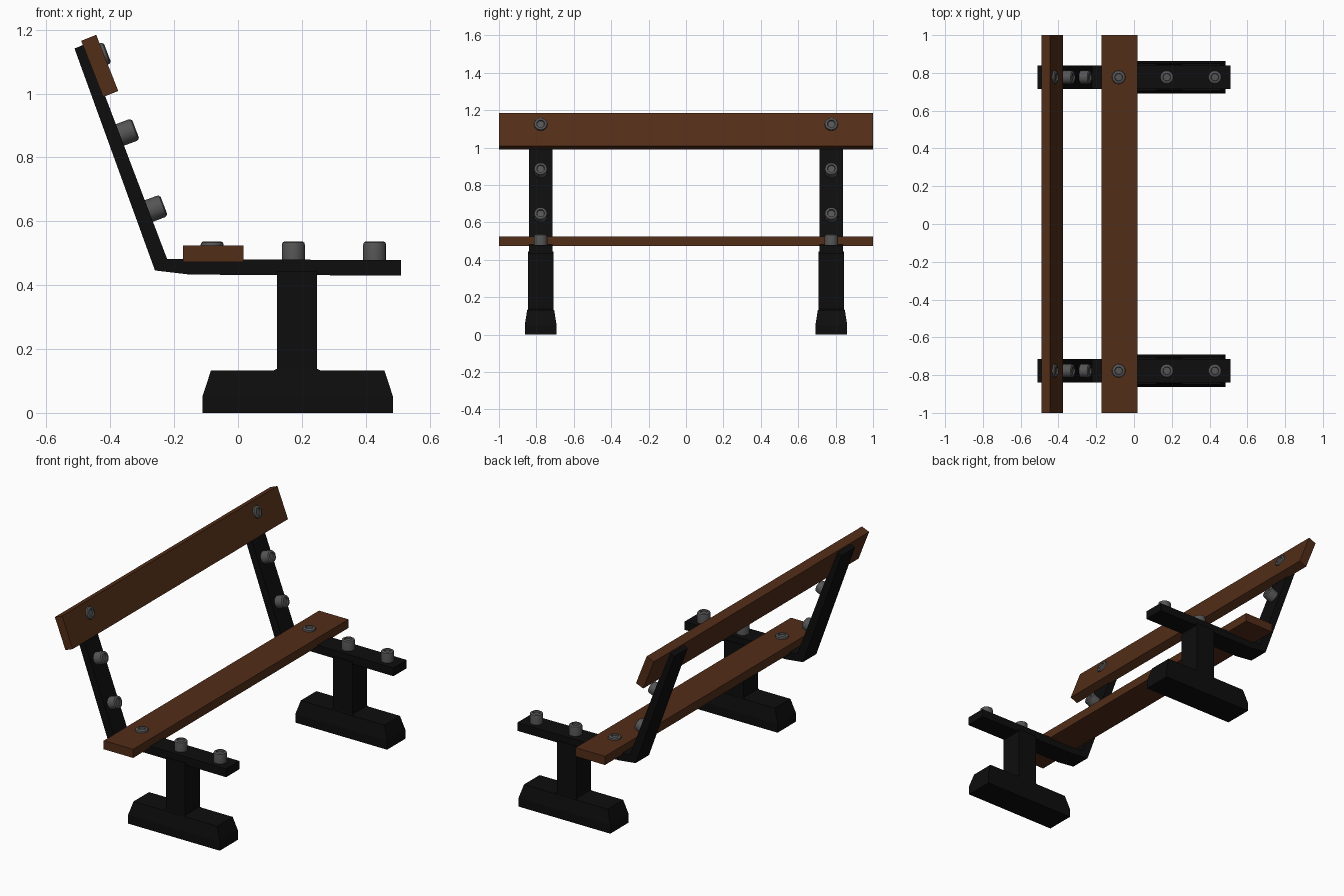
import bpy, bmesh, math
from mathutils import Vector, Matrix

if "Cube" in bpy.data.objects:
    bpy.data.objects.remove(bpy.data.objects["Cube"])


def material(name, rgb):
    m = bpy.data.materials.new(name)
    m.diffuse_color = (*rgb, 1)
    m.use_nodes = True
    m.node_tree.nodes["Principled BSDF"].inputs["Base Color"].default_value = m.diffuse_color
    return m


IRON = material("black_iron", (0.004, 0.004, 0.004))
WOOD = material("brown_wood", (0.085, 0.026, 0.009))
STEEL = material("grey_steel", (0.09, 0.09, 0.09))


def finish(name, bm, mat):
    bmesh.ops.recalc_face_normals(bm, faces=bm.faces)
    me = bpy.data.meshes.new(name)
    bm.to_mesh(me)
    bm.free()
    me.materials.append(mat)
    ob = bpy.data.objects.new(name, me)
    bpy.context.collection.objects.link(ob)
    return ob


def extrude_profile(name, pts, y0, y1, mat):
    """Extrude an x-z outline along y."""
    bm = bmesh.new()
    f = bm.faces.new([bm.verts.new((x, y0, z)) for x, z in pts])
    r = bmesh.ops.extrude_face_region(bm, geom=[f])
    vs = [v for v in r["geom"] if isinstance(v, bmesh.types.BMVert)]
    bmesh.ops.translate(bm, verts=vs, vec=(0, y1 - y0, 0))
    return finish(name, bm, mat)


def stacked(name, sections, cx, cy, mat):
    """Loft rectangular sections given as (half x, half y, z)."""
    bm = bmesh.new()
    rings = [[bm.verts.new((cx + sx * hx, cy + sy * hy, z))
              for sx, sy in ((-1, -1), (1, -1), (1, 1), (-1, 1))]
             for hx, hy, z in sections]
    for a, b in zip(rings, rings[1:]):
        for i in range(4):
            j = (i + 1) % 4
            bm.faces.new((a[i], a[j], b[j], b[i]))
    bm.faces.new(rings[0])
    bm.faces.new(rings[-1])
    return finish(name, bm, mat)


def bolt(name, tip, axis, n=16):
    """Rounded bolt head with a recessed socket, tip centred at the given point."""
    prof = [(0.036, -0.066), (0.036, -0.011), (0.034, -0.004),
            (0.028, 0), (0.021, 0), (0.019, -0.008)]
    bm = bmesh.new()
    rings = [[bm.verts.new((r * math.cos(2 * math.pi * i / n),
                            r * math.sin(2 * math.pi * i / n), z))
              for i in range(n)] for r, z in prof]
    for a, b in zip(rings, rings[1:]):
        for i in range(n):
            j = (i + 1) % n
            bm.faces.new((a[i], a[j], b[j], b[i]))
    bm.faces.new(rings[0])
    bm.faces.new(rings[-1])
    rot = Vector(axis).to_track_quat('Z', 'Y').to_matrix().to_4x4()
    bm.transform(Matrix.Translation(tip) @ rot)
    ob = finish(name, bm, STEEL)
    bpy.context.view_layer.objects.active = ob
    bpy.ops.object.select_all(action='DESELECT')
    ob.select_set(True)
    bpy.ops.object.shade_smooth_by_angle(angle=math.radians(35))


# Wooden planks
extrude_profile("seat_plank", [(-0.173, 0.473), (0.018, 0.473),
                               (0.018, 0.524), (-0.173, 0.524)], -1, 1, WOOD)
extrude_profile("back_plank", [(-0.491, 1.165), (-0.422, 0.989),
                               (-0.375, 1.008), (-0.444, 1.184)], -1, 1, WOOD)

# Iron supports, one at each end
RAIL = [(0.51, 0.43), (-0.15, 0.433), (-0.26, 0.446), (-0.512, 1.141),
        (-0.478, 1.155), (-0.222, 0.482), (0.51, 0.478)]
for side, cy in (("near", -0.777), ("far", 0.777)):
    extrude_profile(side + "_rail", RAIL, cy - 0.062, cy + 0.062, IRON)
    stacked(side + "_foot", [(0.298, 0.085, 0), (0.298, 0.085, 0.052),
                             (0.272, 0.072, 0.132)], 0.187, cy, IRON)
    stacked(side + "_post", [(0.08, 0.07, 0.13), (0.063, 0.068, 0.138),
                             (0.063, 0.068, 0.444)], 0.185, cy, IRON)
    # Bolts on the seat rail and the backrest
    for i in range(3):
        bolt(f"{side}_seat_bolt_{i}", (-0.081 + 0.2545 * i, cy, 0.537), (0, 0, 1))
        bolt(f"{side}_back_bolt_{i}", (-0.232 - 0.0885 * i, cy, 0.65 + 0.239 * i),
             (0.935, 0, 0.355))
